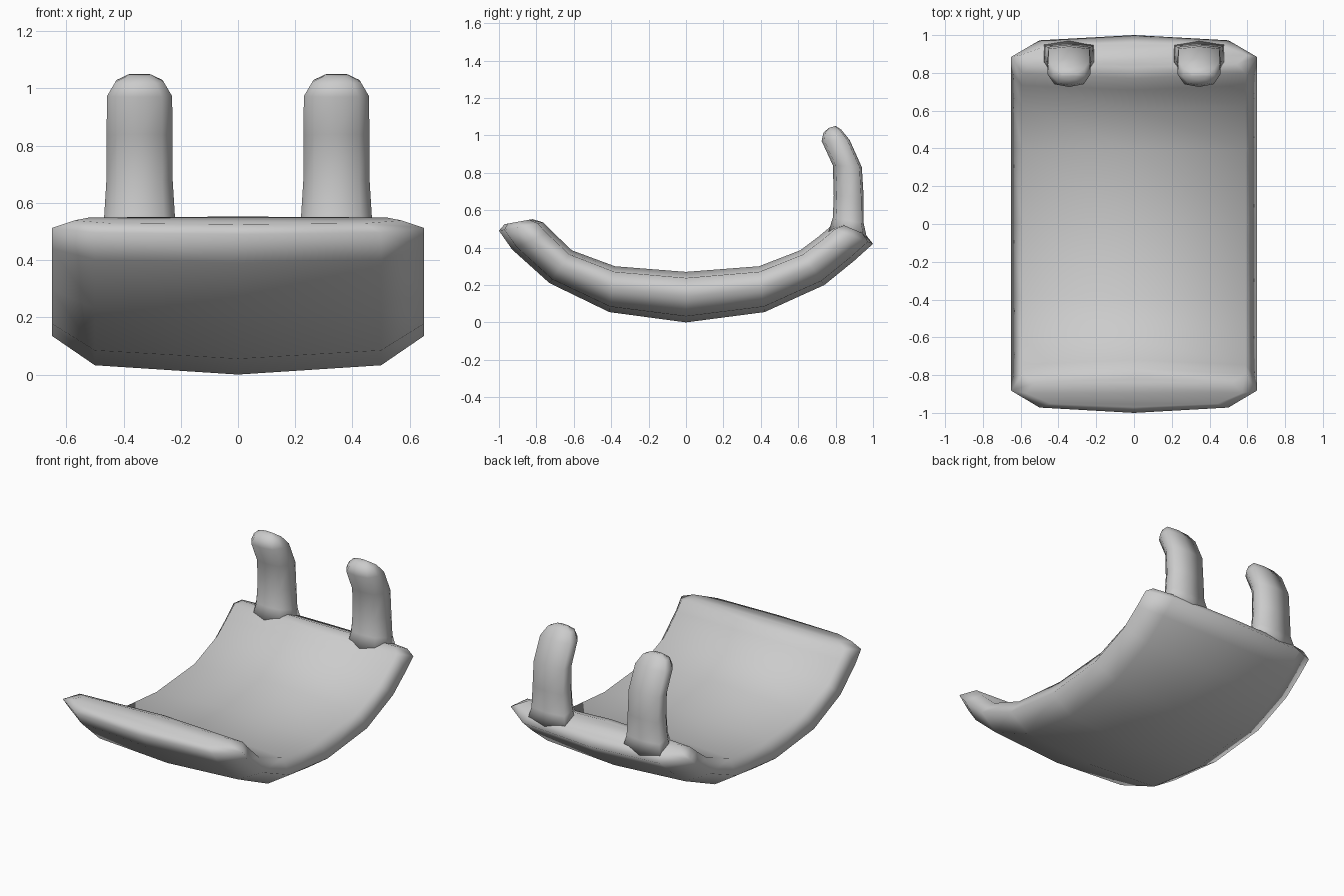
import bpy, bmesh

if "Cube" in bpy.data.objects:
    bpy.data.objects.remove(bpy.data.objects["Cube"])


def loft(name, half, stations, cx=0.0):
    """Skin rings through stations (y0, z0, y1, z1, width scale).
    half: one side of the ring as (x, t), t running from point 0 to point 1."""
    ring = half + [(-x, t) for x, t in half[-2:0:-1]]
    bm = bmesh.new()
    rows = []
    for y0, z0, y1, z1, s in stations:
        rows.append([bm.verts.new((cx + x * s, y0 + (y1 - y0) * t, z0 + (z1 - z0) * t))
                     for x, t in ring])
    n = len(ring)
    for a, b in zip(rows, rows[1:]):
        for i in range(n):
            j = (i + 1) % n
            bm.faces.new((a[i], a[j], b[j], b[i]))
    # close both ends across the width
    for r in (rows[0], rows[-1]):
        for i in range(n // 2):
            quad = [r[i], r[i + 1], r[-i - 1], r[-i % n]]
            verts = list(dict.fromkeys(quad))
            if len(verts) > 2:
                bm.faces.new(verts)
    bmesh.ops.recalc_face_normals(bm, faces=bm.faces)
    for f in bm.faces:
        f.smooth = True
    me = bpy.data.meshes.new(name)
    bm.to_mesh(me)
    bm.free()
    ob = bpy.data.objects.new(name, me)
    bpy.context.collection.objects.link(ob)
    return ob


# Curved cradle plate: each station runs from the outer to the inner surface
plate_ring = [(0, 0), (0.50, 0.12), (0.65, 0.5), (0.59, 0.88), (0, 1)]
plate = [
    (-0.97, 0.525, -0.82, 0.552, 0.88),
    (-1.00, 0.490, -0.765, 0.535, 1),
    (-0.93, 0.390, -0.72, 0.490, 1),
    (-0.73, 0.210, -0.61, 0.385, 1),
    (-0.41, 0.055, -0.38, 0.300, 1),
    (0.00, 0.000, 0.00, 0.270, 1),
    (0.42, 0.055, 0.39, 0.300, 1),
    (0.74, 0.200, 0.61, 0.385, 1),
    (0.90, 0.330, 0.71, 0.460, 1),
    (1.00, 0.420, 0.77, 0.510, 1),
    (0.96, 0.470, 0.83, 0.525, 0.92),
]
loft("cradle_plate", plate_ring, plate)

# Two hooked posts on the back edge: stations run from front to back
post_ring = [(0, 0), (0.68, 0.1), (1, 0.45), (0.95, 0.92), (0, 1)]
post = [
    (0.76, 0.480, 0.97, 0.440, 0.145),
    (0.785, 0.560, 0.95, 0.530, 0.124),
    (0.79, 0.680, 0.95, 0.670, 0.116),
    (0.785, 0.840, 0.94, 0.830, 0.115),
    (0.725, 0.970, 0.875, 0.975, 0.114),
    (0.735, 1.015, 0.83, 1.030, 0.085),
    (0.765, 1.040, 0.80, 1.050, 0.040),
]
for side, label in ((-1, "left"), (1, "right")):
    loft("hook_post_" + label, post_ring, post, cx=0.344 * side)
